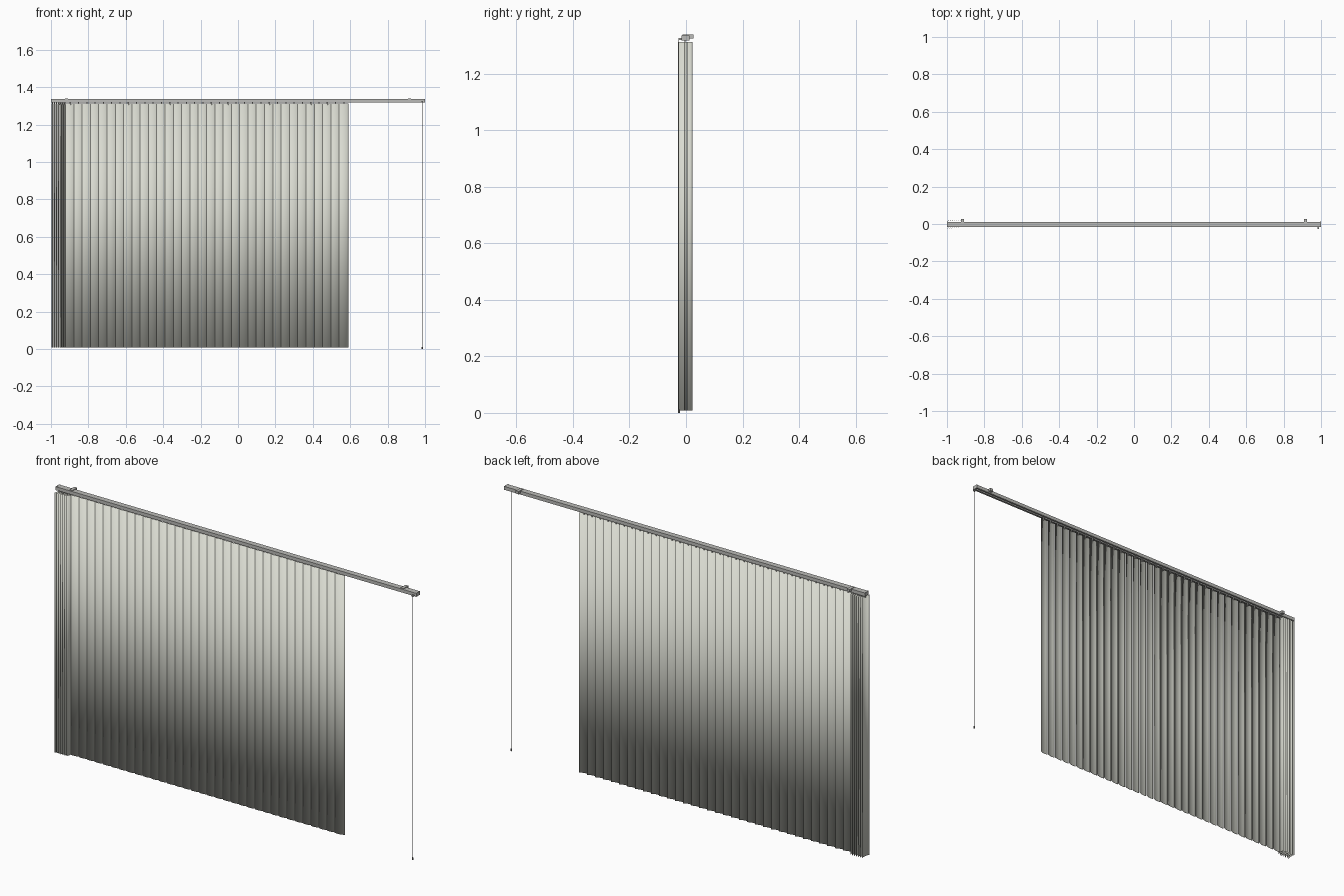
import bpy, bmesh, math

if "Cube" in bpy.data.objects:
    bpy.data.objects.remove(bpy.data.objects["Cube"])

def material(name, rgb):
    m = bpy.data.materials.new(name)
    m.diffuse_color = (*rgb, 1)
    m.use_nodes = True
    m.node_tree.nodes["Principled BSDF"].inputs["Base Color"].default_value = m.diffuse_color
    return m

SLAT = material("warm white slat", (0.70, 0.71, 0.64))
RAIL = material("grey metal", (0.50, 0.50, 0.48))
CORD = material("dark grey cord", (0.25, 0.25, 0.24))

PIVOT_Y = -0.003
Z0, Z1 = 0.009, 1.312

def make_object(name, bm, mat, smooth=False):
    bmesh.ops.recalc_face_normals(bm, faces=bm.faces[:])
    for f in bm.faces:
        f.smooth = smooth
    me = bpy.data.meshes.new(name)
    bm.to_mesh(me)
    bm.free()
    me.materials.append(mat)
    ob = bpy.data.objects.new(name, me)
    bpy.context.collection.objects.link(ob)
    return ob

def prism(name, pts, axis, a, b, mat, smooth=False):
    """Extrude a closed outline along x or z, from a to b."""
    bm = bmesh.new()
    place = (lambda p, t: (t, p[0], p[1])) if axis == "x" else (lambda p, t: (p[0], p[1], t))
    lo = [bm.verts.new(place(p, a)) for p in pts]
    hi = [bm.verts.new(place(p, b)) for p in pts]
    n = len(pts)
    for i in range(n):
        j = (i + 1) % n
        bm.faces.new((lo[i], lo[j], hi[j], hi[i]))
    bm.faces.new(lo)
    bm.faces.new(hi)
    return make_object(name, bm, mat, smooth)

def box(name, x0, x1, y0, y1, z0, z1, mat):
    return prism(name, [(x0, y0), (x1, y0), (x1, y1), (x0, y1)], "z", z0, z1, mat)

# curved slat cross-section, bulging to the front
def slat_outline(width=0.05, sag=0.005, thick=0.001, n=8):
    front, back = [], []
    for i in range(n + 1):
        t = 2 * i / n - 1
        y = -sag * (1 - t * t) + sag * 0.6
        front.append((t * width / 2, y - thick / 2))
        back.append((t * width / 2, y + thick / 2))
    return front + back[::-1]

OUTLINE = slat_outline()

# one slat with its hanging hook
def slat(name, x, angle):
    c, s = math.cos(angle), math.sin(angle)
    pts = [(x + c * u - s * v, PIVOT_Y + s * u + c * v) for u, v in OUTLINE]
    prism(name, pts, "z", Z0, Z1, SLAT, smooth=True)
    box(name + "_hook", x - 0.003, x + 0.003, PIVOT_Y - 0.002, PIVOT_Y + 0.002,
        Z1 - 0.006, 1.326, RAIL)

# closed slats across the window
COUNT = 34
first, last = -0.897, 0.566
for i in range(COUNT):
    slat(f"closed_slat_{i + 1}", first + (last - first) * i / (COUNT - 1), math.radians(10))

# turned slats stacked at the left end
for i in range(7):
    slat(f"stacked_slat_{i + 1}", -0.991 + 0.0108 * i, math.radians(84))

# headrail: channel open underneath
yc = -0.002
rail = [(-0.014, 1.319), (-0.014, 1.336), (0.014, 1.336), (0.014, 1.319),
        (0.005, 1.319), (0.005, 1.322), (0.011, 1.322), (0.011, 1.333),
        (-0.011, 1.333), (-0.011, 1.322), (-0.005, 1.322), (-0.005, 1.319)]
prism("headrail", [(y + yc, z) for y, z in rail], "x", -0.998, 0.998, RAIL)

for side, label in ((-1, "left"), (1, "right")):
    # end caps
    a, b = sorted((side * 0.994, side * 1.0))
    box(f"{label}_end_cap", a, b, -0.0165, 0.0125, 1.3185, 1.3365, RAIL)
    # wall brackets
    x = side * 0.918
    box(f"{label}_bracket_top", x - 0.008, x + 0.008, -0.012, 0.026, 1.336, 1.339, RAIL)
    box(f"{label}_bracket_back", x - 0.008, x + 0.008, 0.012, 0.026, 1.325, 1.336, RAIL)

# pull cord and its weight
box("pull_cord", 0.9842, 0.9858, -0.0265, -0.0245, 0.008, 1.322, CORD)
box("cord_outlet", 0.980, 0.990, -0.027, -0.014, 1.320, 1.326, RAIL)
r = 0.0035
ring = [(0.985 + r * math.cos(k * math.pi / 4), -0.0245 + r * math.sin(k * math.pi / 4))
        for k in range(8)]
prism("cord_weight", ring, "z", 0.0, 0.012, CORD)
